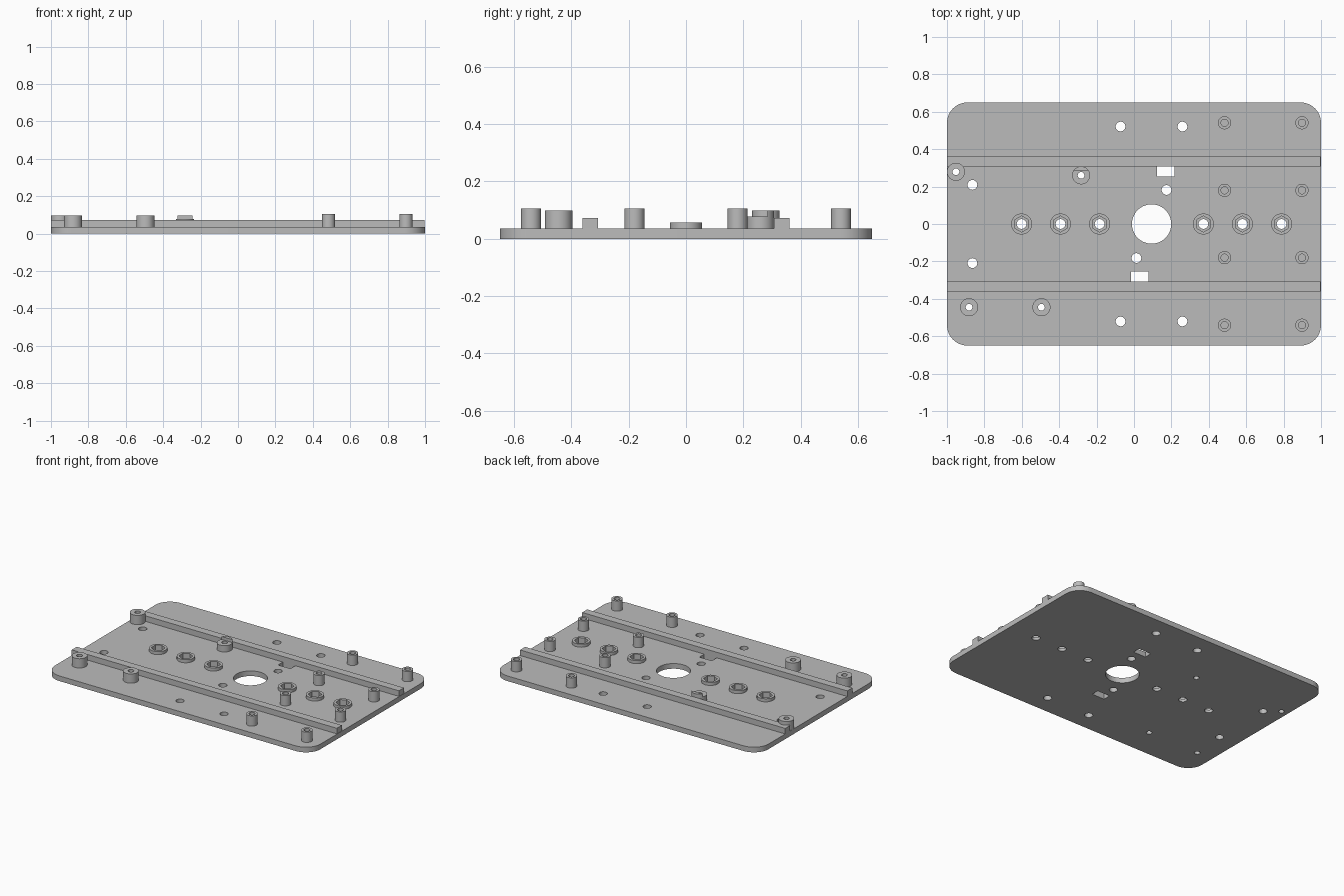
import bpy, bmesh, math
from mathutils import Matrix, Vector

old = bpy.data.objects.get("Cube")
if old:
    bpy.data.objects.remove(old, do_unlink=True)

grey = bpy.data.materials.new("grey_plastic")
colour = (0.5, 0.5, 0.5, 1)
grey.use_nodes = True
grey.diffuse_color = colour
grey.node_tree.nodes["Principled BSDF"].inputs["Base Color"].default_value = colour

PLATE_TOP, RAIL_TOP, BOSS_TOP, POST_TOP, RING_TOP = 0.035, 0.073, 0.098, 0.105, 0.056
HALF_Y, CORNER = 0.65, 0.11
SINK = 0.0


def cylinder(bm, x, y, r, z0, z1, sides=40, turn=0.0):
    m = Matrix.Translation((x, y, (z0 + z1) / 2)) @ Matrix.Rotation(turn, 4, "Z")
    bmesh.ops.create_cone(bm, cap_ends=True, segments=sides, radius1=r, radius2=r,
                          depth=z1 - z0, matrix=m)


def box(bm, x0, x1, y0, y1, z0, z1):
    m = Matrix.Translation(((x0 + x1) / 2, (y0 + y1) / 2, (z0 + z1) / 2))
    bmesh.ops.create_cube(bm, size=1, matrix=m @ Matrix.Diagonal((x1 - x0, y1 - y0, z1 - z0, 1)))


def finish(bm, name):
    mesh = bpy.data.meshes.new(name)
    bmesh.ops.recalc_face_normals(bm, faces=bm.faces)
    bm.to_mesh(mesh)
    bm.free()
    mesh.materials.append(grey)
    obj = bpy.data.objects.new(name, mesh)
    bpy.context.collection.objects.link(obj)
    return obj


def cut(obj, *cutters):
    for c in cutters:
        mod = obj.modifiers.new("cut_" + c.name, "BOOLEAN")
        mod.operation, mod.solver, mod.object = "DIFFERENCE", "EXACT", c
        bpy.context.view_layer.objects.active = obj
        bpy.ops.object.modifier_apply(modifier=mod.name)


# Feature positions
rings = [(x, 0) for x in (-0.601, -0.393, -0.184, 0.371, 0.58, 0.789)]
posts = [(x, y) for x in (0.484, 0.898) for y in (-0.541, -0.18, 0.18, 0.541)]
bosses = [(-0.882, -0.445), (-0.495, -0.445), (-0.952, 0.279)]
stepped = (-0.283, 0.26)
small_holes = [(x, s * y) for x, y in ((-0.072, 0.521), (0.259, 0.521), (-0.864, 0.209))
               for s in (-1, 1)] + [(0.174, 0.182), (0.013, -0.182)]

# Cutters
bm = bmesh.new()
cylinder(bm, 0.094, 0, 0.105, -0.1, 0.3, 64)
for x, y in small_holes + rings:
    cylinder(bm, x, y, 0.026, -0.1, 0.3)
for x, y in bosses + [stepped]:
    cylinder(bm, x, y, 0.018, -0.1, 0.3)
box(bm, 0.123, 0.217, 0.255, 0.307, -0.1, 0.3)
box(bm, -0.016, 0.078, -0.307, -0.255, -0.1, 0.3)
through_holes = finish(bm, "through_holes")

bm = bmesh.new()
for x, y in rings:
    cylinder(bm, x, y, 0.043, 0.02, 0.3, 6)
hex_pockets = finish(bm, "hex_pockets")

bm = bmesh.new()
for x, y in posts:
    cylinder(bm, x, y, 0.019, -0.1, 0.3)
post_bores = finish(bm, "post_bores")

bm = bmesh.new()
box(bm, -0.4, -0.15, 0.1, 0.285, 0.078, 0.3)
step_cutter = finish(bm, "step_cutter")

# Base plate with rounded corners
bm = bmesh.new()
outline = []
for i, (sx, sy) in enumerate(((1, 1), (-1, 1), (-1, -1), (1, -1))):
    for k in range(13):
        a = math.pi / 2 * (i + k / 12)
        outline.append(bm.verts.new((sx * (1 - CORNER) + CORNER * math.cos(a),
                                     sy * (HALF_Y - CORNER) + CORNER * math.sin(a), 0)))
face = bm.faces.new(outline)
new = bmesh.ops.extrude_face_region(bm, geom=[face])["geom"]
bmesh.ops.translate(bm, vec=Vector((0, 0, PLATE_TOP)),
                    verts=[v for v in new if isinstance(v, bmesh.types.BMVert)])
plate = finish(bm, "base_plate")
cut(plate, through_holes, hex_pockets)
parts = [plate]

# Long rails
for side, name in ((-1, "front_rail"), (1, "back_rail")):
    bm = bmesh.new()
    y0, y1 = sorted((side * 0.307, side * 0.361))
    box(bm, -1, 0.997, y0, y1, PLATE_TOP, RAIL_TOP)
    parts.append(finish(bm, name))

# Raised nut seats, screw posts and mounting bosses
for name, spots, r, top, cutters in (
        ("nut_seats", rings, 0.056, RING_TOP, (through_holes, hex_pockets)),
        ("screw_posts", posts, 0.035, POST_TOP, (post_bores,)),
        ("mounting_bosses", bosses, 0.048, BOSS_TOP, (through_holes,)),
        ("stepped_boss", [stepped], 0.048, BOSS_TOP, (through_holes, step_cutter))):
    bm = bmesh.new()
    for x, y in spots:
        cylinder(bm, x, y, r, PLATE_TOP, top)
    obj = finish(bm, name)
    cut(obj, *cutters)
    parts.append(obj)

for c in (through_holes, hex_pockets, post_bores, step_cutter):
    bpy.data.objects.remove(c, do_unlink=True)

# Smooth round walls, keep crisp edges
bpy.ops.object.select_all(action="DESELECT")
for obj in parts:
    obj.select_set(True)
bpy.context.view_layer.objects.active = plate
bpy.ops.object.shade_smooth_by_angle(angle=math.radians(30))
